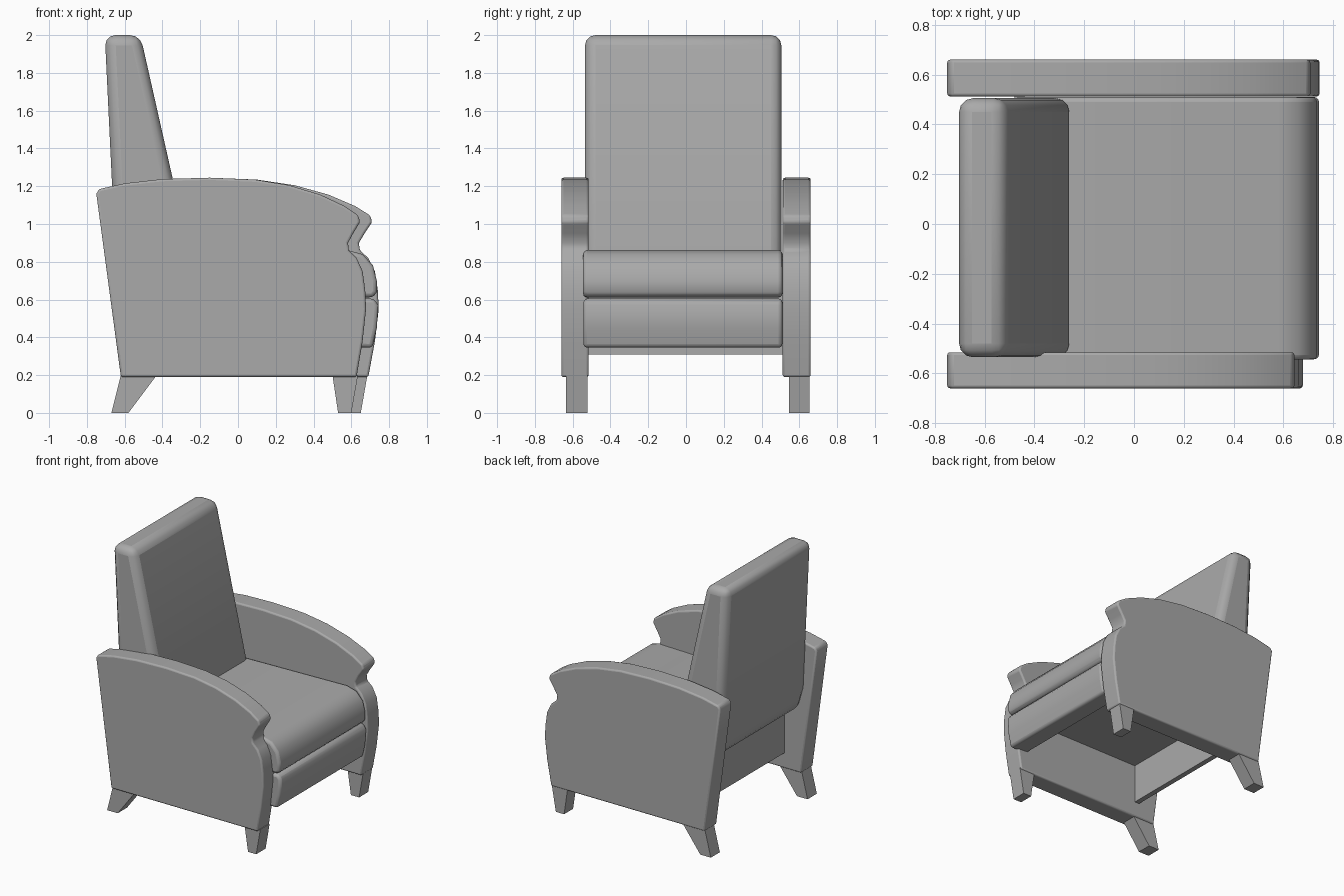
import bpy, bmesh, math

if "Cube" in bpy.data.objects:
    bpy.data.objects.remove(bpy.data.objects["Cube"])

grey = bpy.data.materials.new("grey_upholstery")
grey.use_nodes = True
colour = (0.4, 0.4, 0.4, 1)
grey.diffuse_color = colour
grey.node_tree.nodes["Principled BSDF"].inputs["Base Color"].default_value = colour


def finish(name, bm, bevel):
    bmesh.ops.recalc_face_normals(bm, faces=bm.faces)
    mesh = bpy.data.meshes.new(name)
    bm.to_mesh(mesh)
    bm.free()
    mesh.materials.append(grey)
    obj = bpy.data.objects.new(name, mesh)
    bpy.context.collection.objects.link(obj)
    if bevel:
        mod = obj.modifiers.new("Rounded edges", "BEVEL")
        mod.width, mod.segments = bevel, 3
        mod.limit_method, mod.angle_limit = "ANGLE", math.radians(40)
        bpy.ops.object.select_all(action="DESELECT")
        obj.select_set(True)
        bpy.context.view_layer.objects.active = obj
        bpy.ops.object.shade_smooth_by_angle(angle=math.radians(40))


def side_profile(name, points, y0, y1, bevel):
    """Extrude a side outline (x, z) across the chair from y0 to y1."""
    bm = bmesh.new()
    face = bm.faces.new([bm.verts.new((x, y0, z)) for x, z in points])
    out = bmesh.ops.extrude_face_region(bm, geom=[face])
    verts = [g for g in out["geom"] if isinstance(g, bmesh.types.BMVert)]
    bmesh.ops.translate(bm, verts=verts, vec=(0, y1 - y0, 0))
    # Close the starting side if the extrusion removed its cap
    bmesh.ops.holes_fill(bm, edges=[e for e in bm.edges if e.is_boundary], sides=0)
    finish(name, bm, bevel)


def leg(name, top, foot, y0, y1):
    """Four-sided tapered leg between two x ranges."""
    bm = bmesh.new()
    rings = []
    for (x0, x1), z in ((foot, 0), (top, 0.2)):
        corners = ((x0, y0), (x1, y0), (x1, y1), (x0, y1))
        rings.append([bm.verts.new((x, y, z)) for x, y in corners])
    bm.faces.new(rings[0])
    bm.faces.new(rings[1])
    for i in range(4):
        j = (i + 1) % 4
        bm.faces.new((rings[0][i], rings[0][j], rings[1][j], rings[1][i]))
    finish(name, bm, 0)


# Arms: bowed top, scrolled nose and bulging front; the right one is shorter
arm = [(-.62, .19), (-.75, 1.16), (-.735, 1.185), (-.6, 1.215), (-.4, 1.238),
       (-.15, 1.245), (.1, 1.235), (.3, 1.205), (.48, 1.155), (.62, 1.095),
       (.7, 1.045), (.71, 1.01), (.67, .95), (.64, .9), (.645, .86),
       (.69, .82), (.725, .75), (.74, .65), (.745, .55), (.725, .38), (.69, .19)]
short_arm = [(x * (.91 if x > 0 else 1), z) for x, z in arm]
side_profile("left_arm", arm, .512, .66, .012)
side_profile("right_arm", short_arm, -.66, -.515, .012)

# Legs: splayed at the back, tapered at the front
for side, y0, y1, shift in (("left", .545, .655, .05), ("right", -.635, -.522, 0)):
    leg(side + "_back_leg", (-.62, -.43), (-.67, -.58), y0, y1)
    leg(side + "_front_leg", (.5 + shift, .635 + shift), (.53 + shift, .6 + shift), y0, y1)

# Tall wedge-shaped backrest with generously rounded edges
back = [(-.5, .64), (-.61, .7), (-.65, .86), (-.705, 2), (-.517, 2),
        (-.26, .86), (-.26, .64)]
side_profile("backrest", back, -.535, .505, .055)

# Seat cushion with a rolled front edge
cushion = [(-.48, .61), (-.48, .84), (.58, .862), (.66, .84), (.715, .78),
           (.735, .7), (.735, .64), (.715, .612)]
side_profile("seat_cushion", cushion, -.545, .51, .02)

# Padded front panel and back rail of the open base
panel = [(.56, .35), (.56, .605), (.72, .605), (.743, .57), (.735, .45), (.712, .345)]
side_profile("front_panel", panel, -.543, .51, .02)
rail = [(-.48, .31), (-.48, .63), (-.44, .63), (-.44, .31)]
side_profile("back_rail", rail, -.52, .52, 0)
